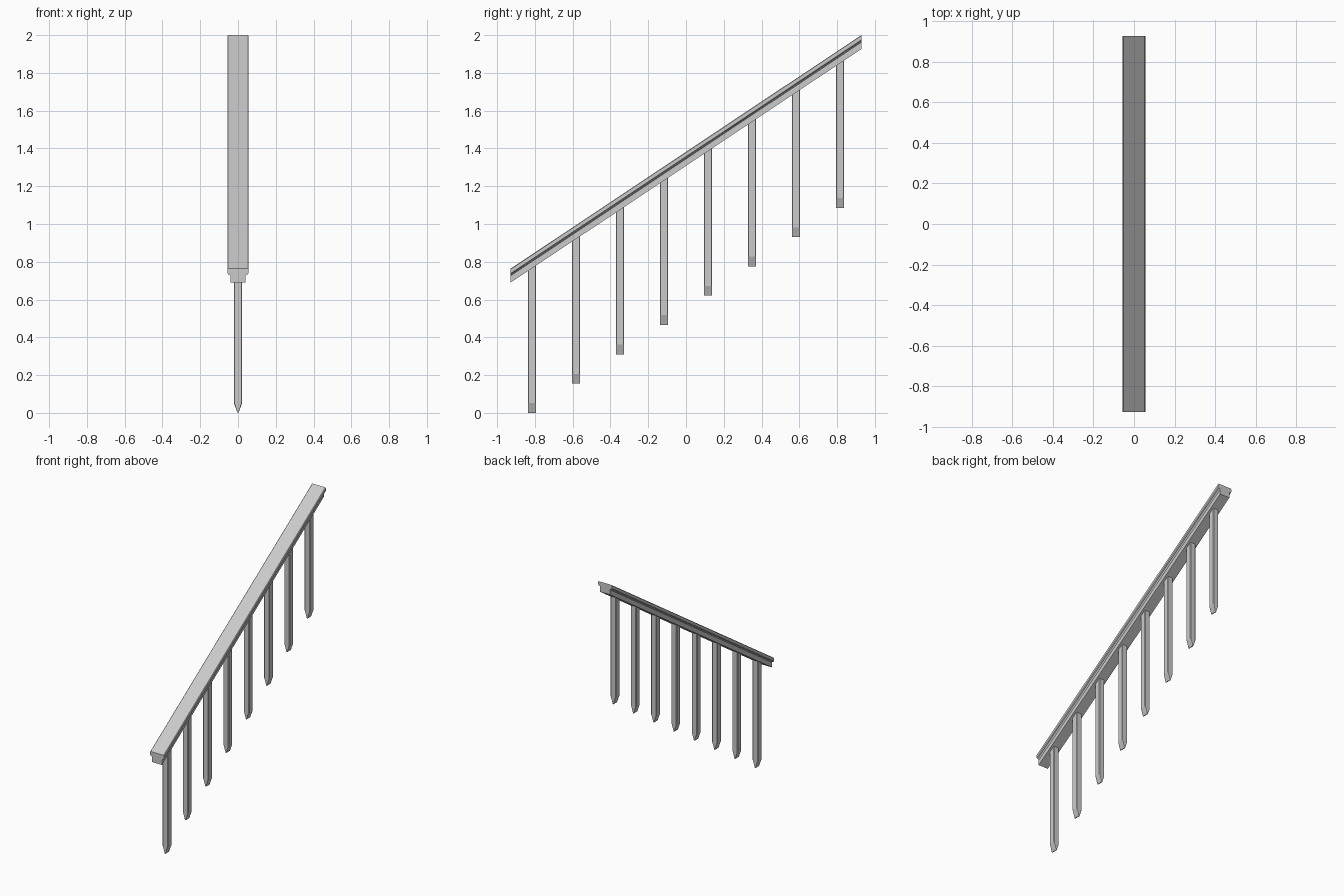
import bpy
import bmesh

if "Cube" in bpy.data.objects:
    bpy.data.objects.remove(bpy.data.objects["Cube"])

GREY = (0.6, 0.6, 0.6, 1.0)
mat = bpy.data.materials.new("light grey")
mat.use_nodes = True
mat.diffuse_color = GREY
mat.node_tree.nodes["Principled BSDF"].inputs["Base Color"].default_value = GREY

HALF = 0.928      # half length of the run
RISE = 1.236      # height gained along the run
SLOPE = RISE / (2 * HALF)
BASE = 0.69       # underside of the rail at its low end


def loft(name, rings):
    """Join a list of equal-sized rings into a closed solid."""
    bm = bmesh.new()
    loops = [[bm.verts.new(p) for p in ring] for ring in rings]
    n = len(loops[0])
    for a, b in zip(loops, loops[1:]):
        for i in range(n):
            j = (i + 1) % n
            bm.faces.new((a[i], a[j], b[j], b[i]))
    bm.faces.new(loops[0])
    bm.faces.new(loops[-1])
    bmesh.ops.recalc_face_normals(bm, faces=bm.faces)
    mesh = bpy.data.meshes.new(name)
    bm.to_mesh(mesh)
    bm.free()
    mesh.materials.append(mat)
    obj = bpy.data.objects.new(name, mesh)
    bpy.context.collection.objects.link(obj)
    return obj


# Sloping handrail: half profile mirrored in x, with plumb-cut ends
half = [(0.039, 0.0), (0.039, 0.036), (0.045, 0.042), (0.051, 0.043),
        (0.056, 0.049), (0.056, 0.070), (0.052, 0.074)]
profile = half + [(-x, z) for x, z in reversed(half)]
loft("handrail", [[(x, y, BASE + z + (y + HALF) * SLOPE) for x, z in profile]
                  for y in (-HALF, HALF)])

# Balusters: chamfered square posts with a wedge foot and a sloping top
R, C = 0.022, 0.004
corner = [(R, -R + C), (R, R - C), (R - C, R), (-R + C, R),
          (-R, R - C), (-R, -R + C), (-R + C, -R), (R - C, -R)]
COUNT = 8
SPAN = 0.815
for i in range(COUNT):
    cy = -SPAN + 2 * SPAN * i / (COUNT - 1)
    foot = (cy + SPAN) * SLOPE
    tip = [(x * 0.12, cy + y, foot) for x, y in corner]
    shoulder = [(x, cy + y, foot + 0.052) for x, y in corner]
    top = [(x, cy + y, BASE + 0.004 + (cy + y + HALF) * SLOPE) for x, y in corner]
    loft(f"baluster_{i + 1}", [tip, shoulder, top])
